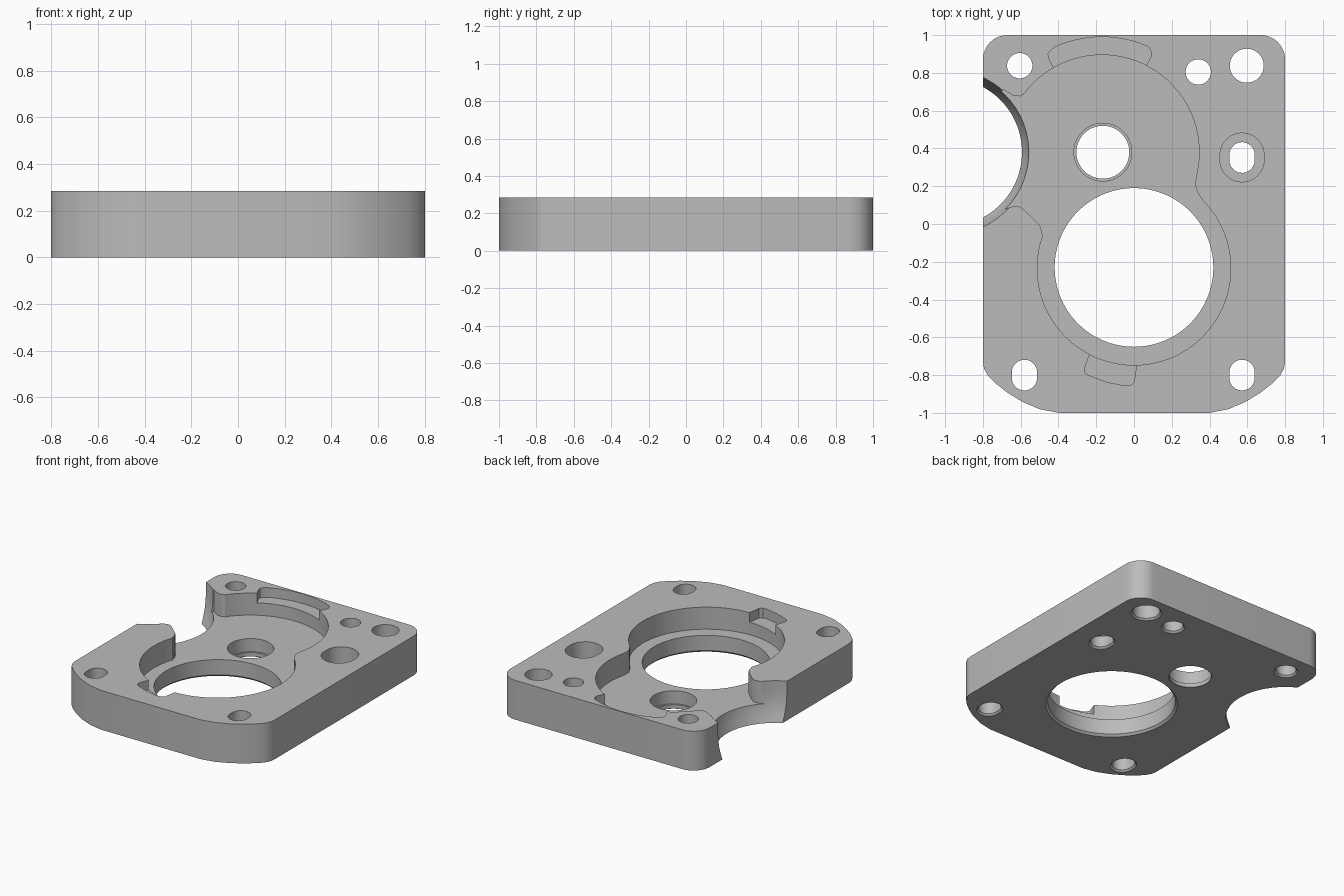
import bpy
import bmesh
from math import cos, sin, radians

cube = bpy.data.objects.get("Cube")
if cube:
    bpy.data.objects.remove(cube, do_unlink=True)

H = 0.285        # plate thickness
FLOOR = 0.125    # pocket floor height
SLOT_Z = 0.215   # relief slot floor height

metal = bpy.data.materials.new("grey metal")
metal.use_nodes = True
grey = (0.5, 0.5, 0.5, 1)
metal.diffuse_color = grey
metal.node_tree.nodes["Principled BSDF"].inputs["Base Color"].default_value = grey


def arc(cx, cy, r, a0, a1, n=24):
    """Points along an arc, angles in degrees."""
    angles = [radians(a0 + (a1 - a0) * i / n) for i in range(n + 1)]
    return [(cx + r * cos(a), cy + r * sin(a)) for a in angles]


def loft(name, sections):
    """Closed solid through (z, outline) sections with equal point counts."""
    bm = bmesh.new()
    rings = [[bm.verts.new((x, y, z)) for x, y in pts] for z, pts in sections]
    n = len(rings[0])
    for low, high in zip(rings, rings[1:]):
        for i in range(n):
            j = (i + 1) % n
            bm.faces.new((low[i], low[j], high[j], high[i]))
    bm.faces.new(rings[0][::-1])
    bm.faces.new(rings[-1])
    bmesh.ops.recalc_face_normals(bm, faces=bm.faces)
    mesh = bpy.data.meshes.new(name)
    bm.to_mesh(mesh)
    bm.free()
    mesh.materials.append(metal)
    obj = bpy.data.objects.new(name, mesh)
    bpy.context.collection.objects.link(obj)
    return obj


def prism(name, pts, z0, z1):
    return loft(name, [(z0, pts), (z1, pts)])


def oblong(x, y, r, stretch):
    """Circle stretched along y by straight sides."""
    s = stretch + 0.0001
    return arc(x, y + s, r, 0, 180, 24) + arc(x, y - s, r, 180, 360, 24)


def cut(obj, cutter):
    cutter.hide_render = True
    mod = obj.modifiers.new("cut", "BOOLEAN")
    mod.operation = "DIFFERENCE"
    mod.solver = "EXACT"
    mod.object = cutter
    bpy.context.view_layer.objects.active = obj
    bpy.ops.object.modifier_apply(modifier=mod.name)
    bpy.data.objects.remove(cutter, do_unlink=True)


def drill(obj, x, y, r, stretch=0.0, chamfer=0.02):
    """Through hole with a chamfer on the underside."""
    wide = oblong(x, y, r + 2 * chamfer, stretch)
    narrow = oblong(x, y, r, stretch)
    cut(obj, loft("hole_cutter", [(-chamfer, wide), (chamfer, narrow), (H + 0.1, narrow)]))


# Plate outline: rounded back corners, broad swept front corners
right_side = [(0.4, -1), (0.5, -0.98), (0.59, -0.942), (0.67, -0.893),
              (0.735, -0.842), (0.775, -0.8), (0.794, -0.765), (0.8, -0.73)]
right_side += arc(0.67, 0.87, 0.13, 0, 90, 12)
left_side = [(-x, y) for x, y in reversed(right_side)]
plate = prism("housing_plate", right_side + left_side, 0, H)

# Stepped pocket made of two joined round recesses
pocket = arc(-0.17, 0.38, 0.515, -12, 141, 64)
pocket += [(-0.585, 0.685), (-0.605, 0.676), (-0.64, 0.68), (-0.69, 0.71),
           (-0.85, 0.6), (-0.85, 0.2), (-0.7, 0.07), (-0.66, 0.088),
           (-0.625, 0.096), (-0.6, 0.09), (-0.575, 0.068), (-0.525, 0.022),
           (-0.505, 0.002), (-0.493, -0.02), (-0.489, -0.045)]
pocket += arc(0, -0.235, 0.512, 160, 405, 96)
pocket += [(0.342, 0.157), (0.328, 0.185), (0.325, 0.222)]
cut(plate, prism("pocket_cutter", pocket, FLOOR, H + 0.1))

# Shallow relief slots at the back and front of the pocket
back_slot = arc(-0.17, 0.38, 0.61, 66, 114, 24)
back_slot += [(-0.443, 0.918), (-0.455, 0.9), (-0.45, 0.875), (-0.425, 0.825),
              (-0.39, 0.75), (0.03, 0.75), (0.065, 0.84), (0.09, 0.885),
              (0.092, 0.91)]
cut(plate, prism("back_slot_cutter", back_slot, SLOT_Z, H + 0.1))
front_slot = [(-0.2, -0.62), (-0.235, -0.69), (-0.262, -0.765), (-0.258, -0.788),
              (-0.235, -0.803), (-0.14, -0.838), (-0.05, -0.855), (-0.02, -0.855),
              (0, -0.838), (0.006, -0.8), (0.015, -0.74), (0.02, -0.62)]
cut(plate, prism("front_slot_cutter", front_slot, SLOT_Z, H + 0.1))

# Hollow-curved side opening, narrower toward the underside
throat = [(-0.05, 0.375), (0, 0.392), (0.05, 0.41), (0.1, 0.424),
          (0.15, 0.432), (0.2, 0.436), (H + 0.1, 0.437)]
cut(plate, loft("side_opening_cutter",
                [(z, arc(-0.985, 0.38, r, 0, 357, 119)) for z, r in throat]))

# Main bore
main_bore = [(-0.02, 0.455), (0.015, 0.42), (H + 0.1, 0.42)]
cut(plate, loft("main_bore_cutter",
                [(z, arc(0, -0.23, r, 0, 357, 119)) for z, r in main_bore]))

# Small bore with a thin lip at the bottom
drill(plate, -0.165, 0.38, 0.14, chamfer=0.002)
cut(plate, prism("bearing_seat_cutter", oblong(-0.165, 0.38, 0.153, 0), 0.03, H + 0.1))

# Mounting holes
for x, y, r, stretch in [(-0.605, 0.838, 0.067, 0), (0.34, 0.805, 0.067, 0),
                         (0.597, 0.838, 0.09, 0), (0.572, 0.352, 0.067, 0.014),
                         (-0.58, -0.8, 0.067, 0.014), (0.572, -0.8, 0.067, 0.014)]:
    drill(plate, x, y, r, stretch, 0.012)

# Counterbore around the side hole
cut(plate, prism("counterbore_cutter", oblong(0.572, 0.352, 0.117, 0.012), 0.09, H + 0.1))

bpy.ops.object.select_all(action="DESELECT")
plate.select_set(True)
bpy.context.view_layer.objects.active = plate
bpy.ops.object.shade_smooth_by_angle(angle=radians(28))
